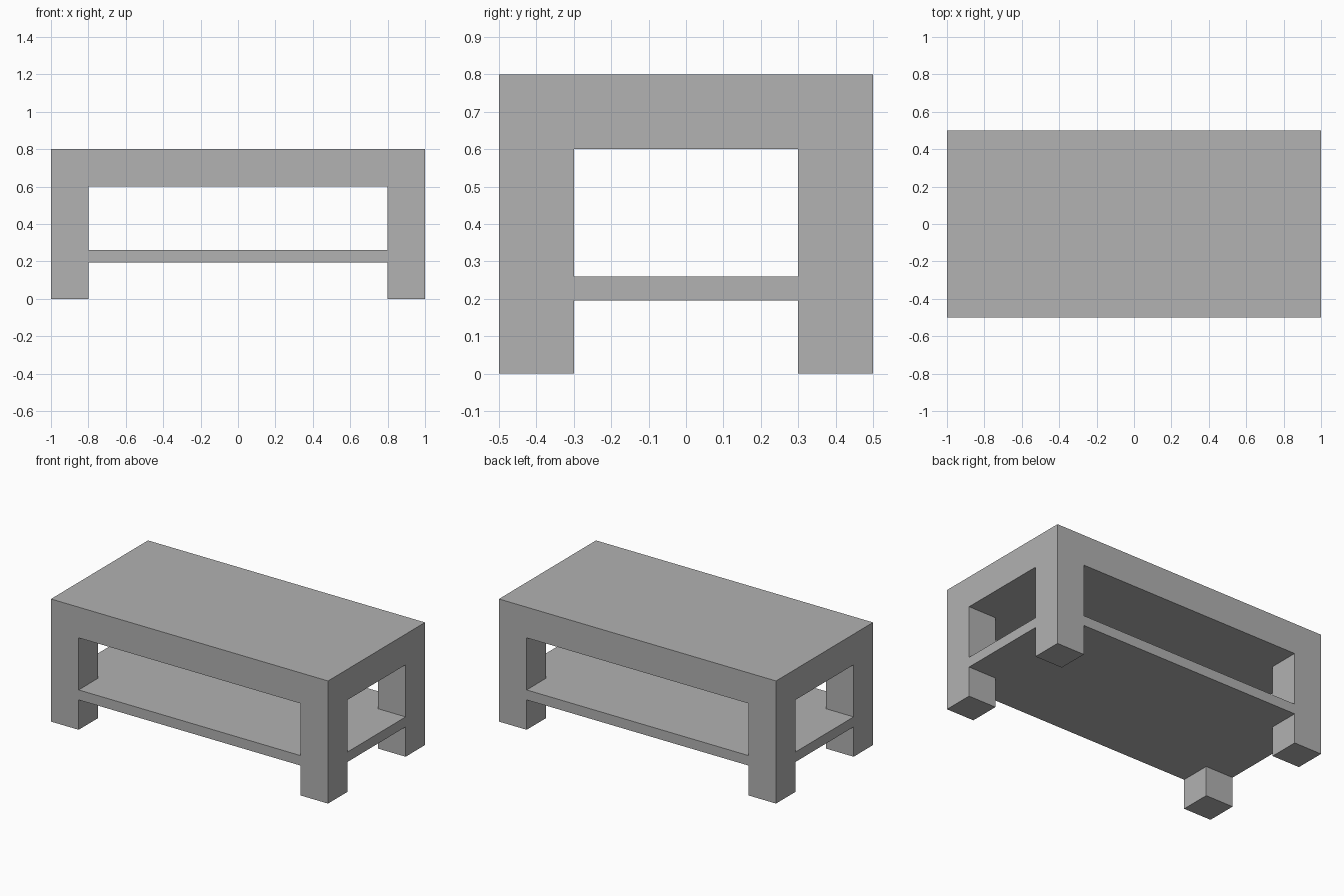
import bpy
import bmesh

HALF_X, HALF_Y = 1.0, 0.5
LEG = 0.2
TOP, APRON = 0.8, 0.6
SHELF_LOW, SHELF_HIGH = 0.195, 0.26

default_cube = bpy.data.objects.get("Cube")
if default_cube:
    bpy.data.objects.remove(default_cube, do_unlink=True)

# Single plain grey finish
grey = bpy.data.materials.new("plain_grey")
grey.use_nodes = True
colour = (0.445, 0.445, 0.445, 1.0)
grey.diffuse_color = colour
grey.node_tree.nodes["Principled BSDF"].inputs["Base Color"].default_value = colour


def prism(name, outline, low, high):
    """Extrude a counter-clockwise floor outline from low to high."""
    bm = bmesh.new()
    base = bm.faces.new([bm.verts.new((x, y, low)) for x, y in outline])
    raised = bmesh.ops.extrude_face_region(bm, geom=[base], use_keep_orig=True)["geom"]
    verts = [v for v in raised if isinstance(v, bmesh.types.BMVert)]
    bmesh.ops.translate(bm, verts=verts, vec=(0, 0, high - low))
    bmesh.ops.recalc_face_normals(bm, faces=bm.faces)
    mesh = bpy.data.meshes.new(name)
    bm.to_mesh(mesh)
    bm.free()
    mesh.materials.append(grey)
    obj = bpy.data.objects.new(name, mesh)
    bpy.context.collection.objects.link(obj)
    return obj


def rectangle(x0, x1, y0, y1):
    return [(x0, y0), (x1, y0), (x1, y1), (x0, y1)]


# Thick tabletop
prism("tabletop", rectangle(-HALF_X, HALF_X, -HALF_Y, HALF_Y), APRON, TOP)

# Four square legs flush with the tabletop corners
for x_name, sx in (("left", 1), ("right", -1)):
    for y_name, sy in (("front", -1), ("back", 1)):
        xs = sorted((sx * HALF_X, sx * (HALF_X - LEG)))
        ys = sorted((sy * HALF_Y, sy * (HALF_Y - LEG)))
        prism(f"{y_name}_{x_name}_leg", rectangle(*xs, *ys), 0, APRON)

# Lower shelf, notched around the legs and flush with their outer faces
ix, iy = HALF_X - LEG, HALF_Y - LEG
cross = []
for sx, sy in ((1, 1), (-1, 1), (-1, -1), (1, -1)):
    notch = [(sx * HALF_X, sy * iy), (sx * ix, sy * iy), (sx * ix, sy * HALF_Y)]
    cross += notch if sx * sy > 0 else notch[::-1]
prism("shelf", cross, SHELF_LOW, SHELF_HIGH)
